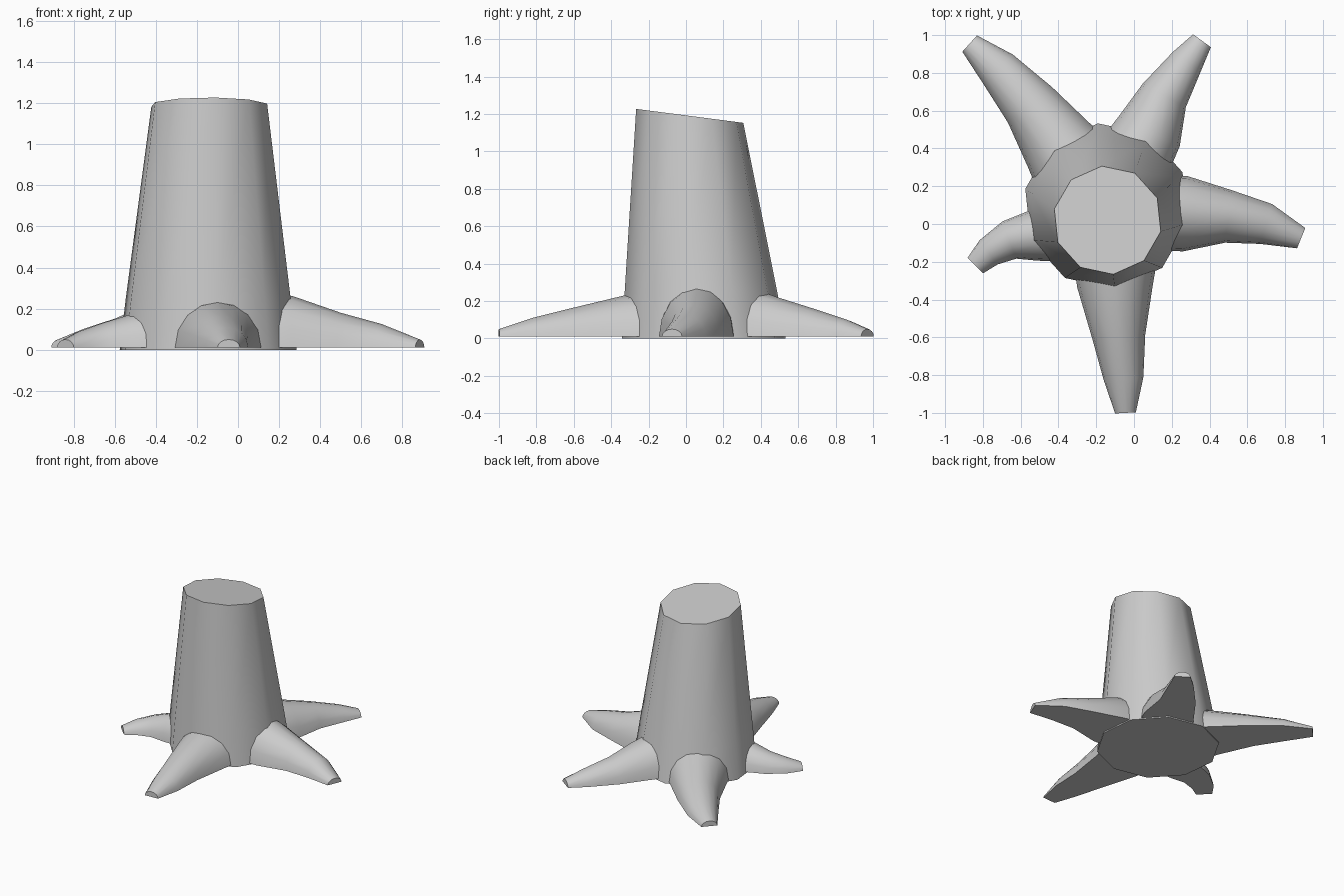
import bpy, bmesh, math
from mathutils import Vector

cube = bpy.data.objects.get("Cube")
if cube:
    bpy.data.objects.remove(cube, do_unlink=True)

grey = bpy.data.materials.new("stump grey")
grey.use_nodes = True
colour = (0.6, 0.6, 0.6, 1)
grey.diffuse_color = colour
grey.node_tree.nodes["Principled BSDF"].inputs["Base Color"].default_value = colour


def loft(name, rings, angle):
    """Skin a row of closed rings, cap both ends and smooth the gentle edges."""
    bm = bmesh.new()
    loops = [[bm.verts.new(point) for point in ring] for ring in rings]
    for low, high in zip(loops, loops[1:]):
        count = len(low)
        for i in range(count):
            j = (i + 1) % count
            bm.faces.new((low[i], low[j], high[j], high[i]))
    bm.faces.new(loops[0])
    bm.faces.new(loops[-1])
    bmesh.ops.recalc_face_normals(bm, faces=bm.faces[:])
    mesh = bpy.data.meshes.new(name)
    bm.to_mesh(mesh)
    bm.free()
    mesh.materials.append(grey)
    obj = bpy.data.objects.new(name, mesh)
    bpy.context.collection.objects.link(obj)
    bpy.ops.object.select_all(action="DESELECT")
    obj.select_set(True)
    bpy.context.view_layer.objects.active = obj
    bpy.ops.object.shade_smooth_by_angle(angle=math.radians(angle))


# Trunk: ten-sided, tapering and leaning, with a slanted cut on top
def trunk_ring(x, y, radius, z, tilt, sides=10):
    ring = []
    for i in range(sides):
        a = math.radians(24) + math.tau * i / sides
        dy = radius * math.sin(a)
        ring.append((x + radius * math.cos(a), y + dy, z - tilt * dy))
    return ring


loft("trunk", [trunk_ring(-0.145, 0.095, 0.44, 0, 0),
               trunk_ring(-0.145, 0.08, 0.41, 0.25, 0),
               trunk_ring(-0.14, 0.02, 0.288, 1.19, 0.13)], 50)


# Roots: arched sections along a path of (x, y, half width, height)
def root(name, path, segments=8, ground=0.01):
    centres = [Vector((x, y, 0)) for x, y, w, h in path]
    rings = []
    for i, (x, y, width, height) in enumerate(path):
        along = centres[min(i + 1, len(path) - 1)] - centres[max(i - 1, 0)]
        side = along.normalized().cross(Vector((0, 0, 1)))
        ring = []
        for k in range(segments + 1):
            a = math.pi * k / segments
            point = centres[i] + side * width * math.cos(a)
            point.z = ground + (height - ground) * math.sin(a)
            ring.append(point)
        rings.append(ring)
    loft(name, rings, 50)


root("front_root", [(-0.1, -0.15, 0.23, 0.25), (-0.1, -0.33, 0.2, 0.23),
                    (-0.08, -0.6, 0.14, 0.165), (-0.055, -0.82, 0.105, 0.11),
                    (-0.045, -1, 0.055, 0.05)])
root("left_root", [(0.1, 0.06, 0.2, 0.3), (0.27, 0.055, 0.2, 0.26),
                   (0.5, 0.04, 0.14, 0.18), (0.7, 0.0, 0.11, 0.125),
                   (0.885, -0.075, 0.058, 0.05)])
root("back_left_root", [(0, 0.35, 0.2, 0.27), (0.08, 0.49, 0.18, 0.22),
                        (0.16, 0.68, 0.13, 0.16), (0.28, 0.86, 0.09, 0.1),
                        (0.36, 0.97, 0.058, 0.05)])
root("back_right_root", [(-0.3, 0.28, 0.24, 0.27), (-0.4, 0.42, 0.2, 0.23),
                         (-0.55, 0.63, 0.15, 0.165), (-0.72, 0.82, 0.11, 0.11),
                         (-0.87, 0.955, 0.058, 0.05)])
root("right_root", [(-0.38, -0.05, 0.15, 0.2), (-0.53, -0.06, 0.135, 0.17),
                    (-0.66, -0.085, 0.105, 0.13), (-0.77, -0.15, 0.08, 0.09),
                    (-0.84, -0.22, 0.058, 0.05)])
